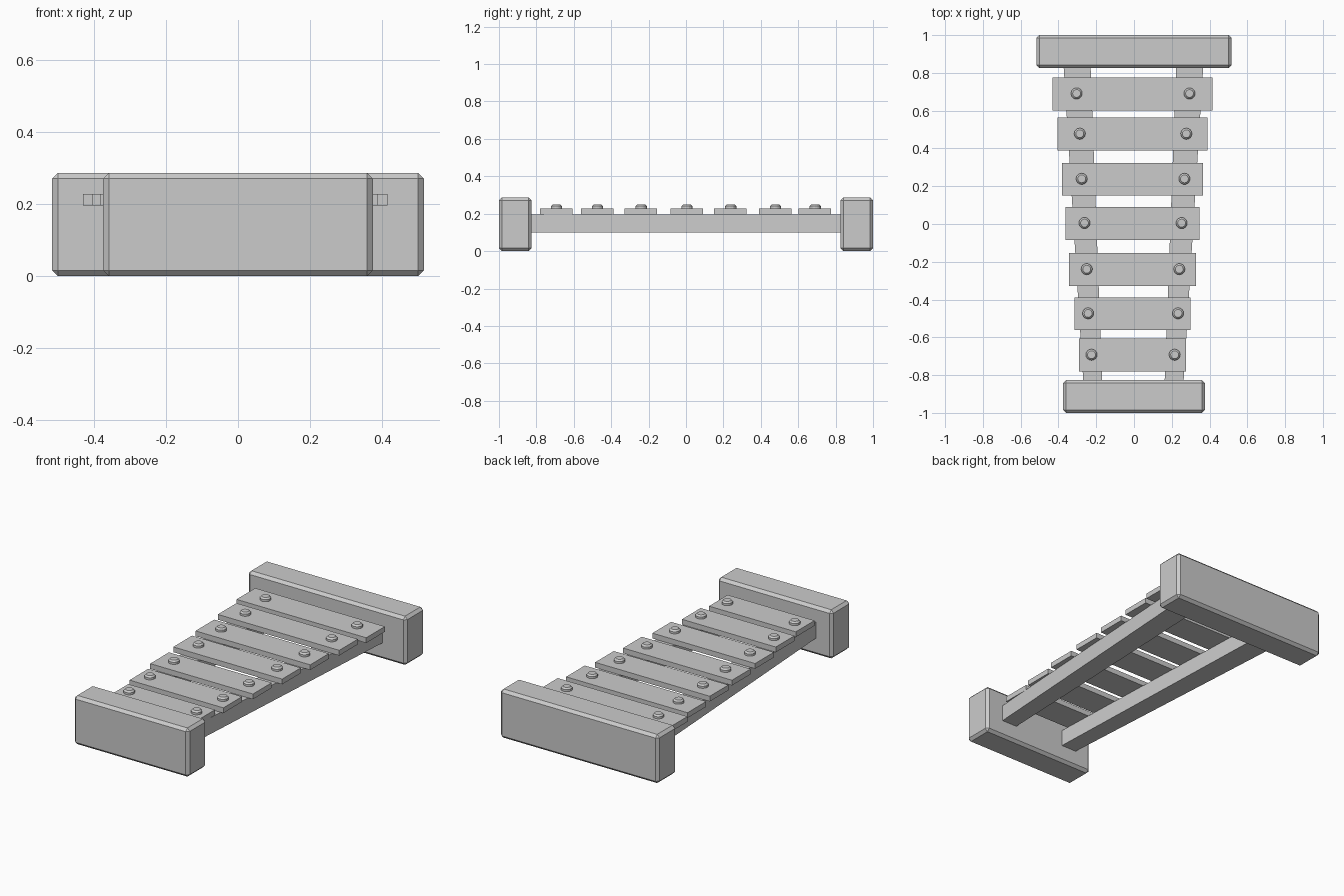
import bpy, bmesh

if "Cube" in bpy.data.objects:
    bpy.data.objects.remove(bpy.data.objects["Cube"])


def make_object(name, bm):
    mesh = bpy.data.meshes.new(name)
    bm.to_mesh(mesh)
    bm.free()
    obj = bpy.data.objects.new(name, mesh)
    bpy.context.collection.objects.link(obj)
    return obj


def box(name, lo, hi, bevel=0):
    bm = bmesh.new()
    bmesh.ops.create_cube(bm, size=1)
    for v in bm.verts:
        v.co = [(a + b) / 2 + c * (b - a) for a, b, c in zip(lo, hi, v.co)]
    if bevel:
        bmesh.ops.bevel(bm, geom=bm.edges[:], offset=bevel, segments=1,
                        affect='EDGES', profile=0.5)
    return make_object(name, bm)


def rail(name, side):
    # tapered beam: wider and farther out toward the back
    bm = bmesh.new()
    bmesh.ops.create_cube(bm, size=1)
    for v in bm.verts:
        back, outer = v.co.y > 0, v.co.x * side > 0
        x = (0.37 if outer else 0.227) if back else (0.265 if outer else 0.165)
        v.co = (side * x - 0.003, 0.84 if back else -0.84,
                0.196 if v.co.z > 0 else 0.1)
    return make_object(name, bm)


def peg(name, x, y):
    # lathed peg head with a chamfered rim and a small raised cap
    profile = [(0.030, 0.222), (0.030, 0.240), (0.021, 0.249)]
    n = 16
    bm = bmesh.new()
    for (r0, z0), (r1, z1) in zip(profile, profile[1:]):
        bmesh.ops.create_cone(bm, cap_ends=False, segments=n, radius1=r0,
                              radius2=r1, depth=z1 - z0)
        for v in bm.verts[-2 * n:]:
            v.co.z += (z0 + z1) / 2
    bmesh.ops.remove_doubles(bm, verts=bm.verts[:], dist=1e-5)
    bmesh.ops.holes_fill(bm, edges=bm.edges[:], sides=n)
    bmesh.ops.recalc_face_normals(bm, faces=bm.faces[:])
    obj = make_object(name, bm)
    obj.location = (x, y, 0)
    return obj


# end blocks
box("back_block", (-0.517, 0.825, 0), (0.517, 1, 0.287), 0.016)
box("front_block", (-0.375, -1, 0), (0.375, -0.825, 0.287), 0.016)

# support rails
rail("left_rail", -1)
rail("right_rail", 1)

# sounding bars, from longest to shortest: (centre y, half width, peg offset)
bars = [(0.689, 0.423, 0.299), (0.476, 0.396, 0.282), (0.237, 0.374, 0.272),
        (0.003, 0.355, 0.257), (-0.241, 0.335, 0.245), (-0.475, 0.306, 0.238),
        (-0.694, 0.283, 0.220)]
for i, (y, half, px) in enumerate(bars, 1):
    box(f"bar_{i}", (-half - 0.008, y - 0.087, 0.197),
        (half - 0.008, y + 0.087, 0.228))
    for side, label in ((-1, "left"), (1, "right")):
        peg(f"bar_{i}_{label}_peg", side * px - 0.005, y + 0.002)
